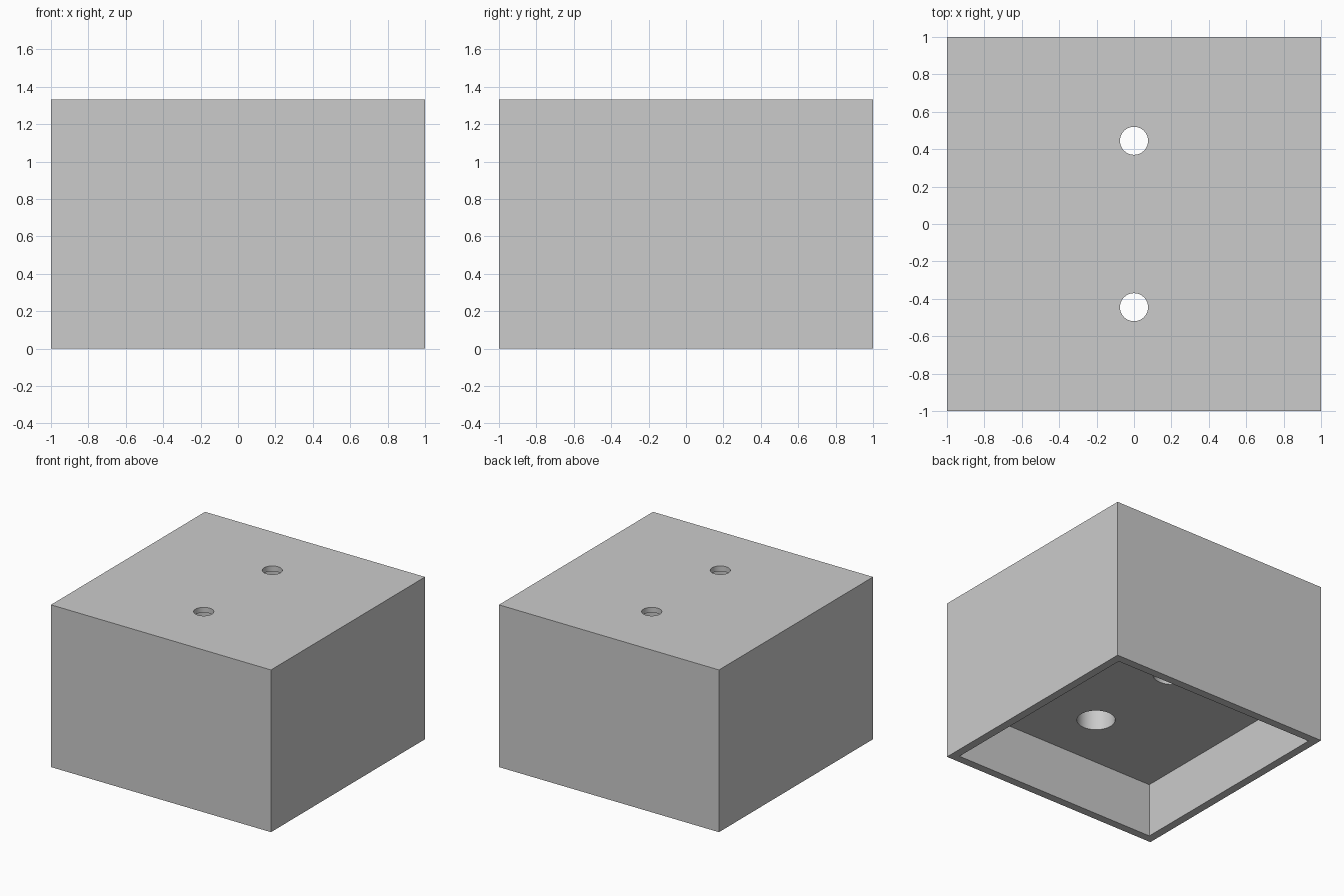
import bpy
import math

cube = bpy.data.objects.get("Cube")
if cube:
    bpy.data.objects.remove(cube, do_unlink=True)

HEIGHT = 1.333
WALL = 0.067
CEILING = 0.445      # top of the open recess underneath
LIP = 0.044          # thin plate left above each wide bore
HOLE_Y = 0.445

grey = bpy.data.materials.new("light_grey")
grey.use_nodes = True
colour = (0.6, 0.6, 0.6, 1)
grey.diffuse_color = colour
grey.node_tree.nodes["Principled BSDF"].inputs["Base Color"].default_value = colour


def box(name, half, z0, z1):
    bpy.ops.mesh.primitive_cube_add(size=1, location=(0, 0, (z0 + z1) / 2))
    obj = bpy.context.object
    obj.name = name
    obj.scale = (2 * half, 2 * half, z1 - z0)
    bpy.ops.object.transform_apply(location=True, rotation=True, scale=True)
    obj.data.materials.append(grey)
    return obj


def rod(name, radius, y, z0, z1):
    bpy.ops.mesh.primitive_cylinder_add(vertices=64, radius=radius, depth=z1 - z0,
                                        location=(0, y, (z0 + z1) / 2))
    obj = bpy.context.object
    obj.name = name
    obj.data.materials.append(grey)
    return obj


def cut(target, cutter):
    cutter.hide_render = True
    mod = target.modifiers.new(cutter.name, 'BOOLEAN')
    mod.operation = 'DIFFERENCE'
    mod.solver = 'EXACT'
    mod.object = cutter
    bpy.context.view_layer.objects.active = target
    bpy.ops.object.modifier_apply(modifier=mod.name)
    bpy.data.objects.remove(cutter, do_unlink=True)


# Solid block with a recess open at the bottom
block = box("block", 1, 0, HEIGHT)
cut(block, box("recess_cutter", 1 - WALL, -0.2, CEILING))

# Two stepped screw holes: wide bore from below, narrow hole through the top
for y in (-HOLE_Y, HOLE_Y):
    cut(block, rod("bore_cutter", 0.144, y, 0.2, HEIGHT - LIP))
    cut(block, rod("hole_cutter", 0.075, y, 1, HEIGHT + 0.2))

# Round hole walls, crisp edges
bpy.ops.object.select_all(action='DESELECT')
block.select_set(True)
bpy.context.view_layer.objects.active = block
bpy.ops.object.shade_smooth_by_angle(angle=math.radians(30))
